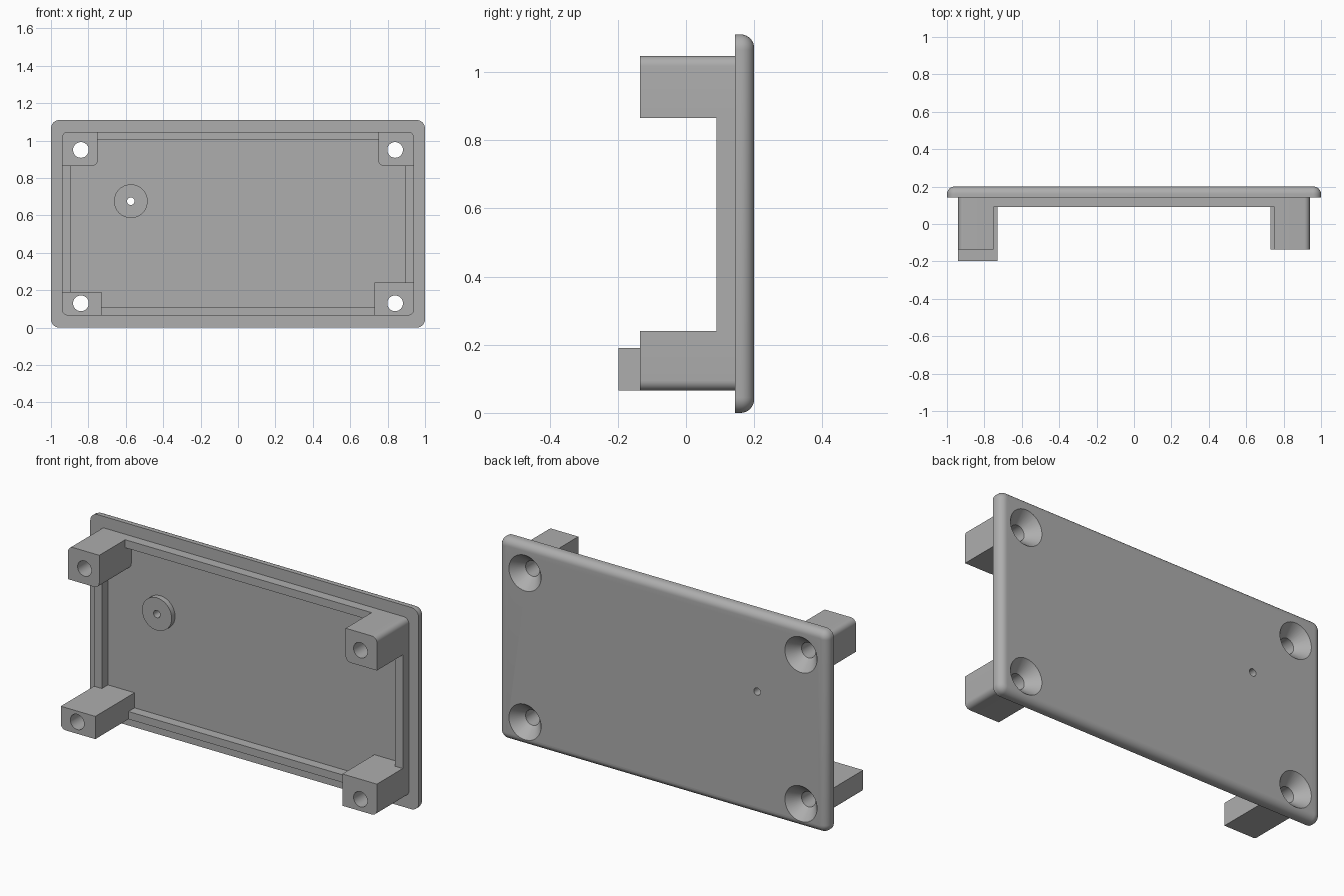
import bpy, bmesh, math
from mathutils import Matrix

cube = bpy.data.objects.get("Cube")
if cube:
    bpy.data.objects.remove(cube, do_unlink=True)

grey = bpy.data.materials.new("Plain grey")
grey.use_nodes = True
COLOUR = (0.42, 0.42, 0.42, 1)
grey.diffuse_color = COLOUR
grey.node_tree.nodes["Principled BSDF"].inputs["Base Color"].default_value = COLOUR

BACK, FLOOR, RIM, POST, LONG_POST = 0.2, 0.143, 0.09, -0.135, -0.198


def outline(x0, x1, z0, z1, radii, steps=8):
    """Rectangle in XZ; radii run top right, top left, bottom left, bottom right."""
    corners = [(x1, z1), (x0, z1), (x0, z0), (x1, z0)]
    points = []
    for i, ((x, z), r) in enumerate(zip(corners, radii)):
        if r == 0:
            points.append((x, z))
            continue
        cx = x - r if x == x1 else x + r
        cz = z - r if z == z1 else z + r
        for k in range(steps + 1):
            a = math.pi / 2 * (i + k / steps)
            points.append((cx + r * math.cos(a), cz + r * math.sin(a)))
    return points


def loft(name, layers):
    """Join equal-length XZ outlines, each given with its y, into a closed solid."""
    bm = bmesh.new()
    rings = [[bm.verts.new((x, y, z)) for x, z in pts] for y, pts in layers]
    n = len(rings[0])
    for a, b in zip(rings, rings[1:]):
        for i in range(n):
            j = (i + 1) % n
            bm.faces.new((a[i], a[j], b[j], b[i]))
    bm.faces.new(rings[0])
    bm.faces.new(rings[-1])
    bmesh.ops.recalc_face_normals(bm, faces=bm.faces)
    mesh = bpy.data.meshes.new(name)
    bm.to_mesh(mesh)
    bm.free()
    mesh.materials.append(grey)
    obj = bpy.data.objects.new(name, mesh)
    bpy.context.collection.objects.link(obj)
    return obj


def block(name, x0, x1, z0, z1, y0, y1, radii=(0, 0, 0, 0)):
    pts = outline(x0, x1, z0, z1, radii)
    return loft(name, [(y0, pts), (y1, pts)])


def turned(name, x, z, profile, sides=40):
    """Round solid along y from (y, radius) pairs."""
    def ring(r):
        return [(x + r * math.cos(2 * math.pi * k / sides),
                 z + r * math.sin(2 * math.pi * k / sides)) for k in range(sides)]
    return loft(name, [(y, ring(r)) for y, r in profile])


def cut(target, cutters):
    bpy.context.view_layer.objects.active = target
    for c in cutters:
        c.hide_render = True
        mod = target.modifiers.new("hole", 'BOOLEAN')
        mod.operation, mod.solver, mod.object = 'DIFFERENCE', 'EXACT', c
        bpy.ops.object.modifier_apply(modifier=mod.name)


# Cover plate with rounded corners and a rounded back edge
R, CORNER = 0.04, 0.045
layers = []
for y, inset in [(FLOOR, 0)] + [
        (BACK - R + R * math.sin(a), R - R * math.cos(a))
        for a in (math.pi / 2 * k / 8 for k in range(9))]:
    layers.append((y, outline(-1 + inset, 1 - inset, inset, 1.11 - inset,
                              [CORNER - inset] * 4)))
plate = loft("cover_plate", layers)

# Corner posts
F = 0.03
posts = {
    "upper_right_post": block("upper_right_post", -0.94, -0.75, 0.865, 1.047,
                              POST, FLOOR, (0, F, 0, F)),
    "upper_left_post": block("upper_left_post", 0.75, 0.94, 0.865, 1.047,
                             POST, FLOOR, (F, 0, F, 0)),
    "lower_right_post": block("lower_right_post", -0.94, -0.73, 0.065, 0.19,
                              LONG_POST, FLOOR, (0, 0, F, 0)),
    "lower_left_post": block("lower_left_post", 0.73, 0.94, 0.065, 0.24,
                             POST, FLOOR, (0, 0, 0, F)),
}

# Locating rim, running between the posts
rims = [
    block("top_rim", -0.75, 0.75, 1.003, 1.047, RIM, FLOOR),
    block("bottom_rim", -0.73, 0.73, 0.065, 0.107, RIM, FLOOR),
    block("right_rim", -0.94, -0.892, 0.19, 0.865, RIM, FLOOR),
    block("left_rim", 0.892, 0.94, 0.24, 0.865, RIM, FLOOR),
]

# Small round boss
BX, BZ = -0.573, 0.676
boss = turned("round_boss", BX, BZ, [(FLOOR - 0.03, 0.09), (FLOOR, 0.09)])

# Screw holes with countersinks, and the pin hole through the boss
pin = turned("pin_cutter", BX, BZ, [(-0.1, 0.02), (0.3, 0.02)])
cutters = [pin]
for name, post in posts.items():
    x = -0.84 if "right" in name else 0.84
    z = 0.95 if "upper" in name else 0.13
    screw = turned("screw_cutter", x, z, [
        (-0.3, 0.042), (BACK - 0.065, 0.042), (BACK, 0.098), (BACK + 0.05, 0.098)])
    cut(post, [screw])
    cutters.append(screw)
cut(plate, cutters)
cut(boss, [pin])
for c in cutters:
    bpy.data.objects.remove(c, do_unlink=True)

# Smooth the round surfaces, keep the edges crisp
bpy.ops.object.select_all(action='DESELECT')
for obj in [plate, boss, *posts.values(), *rims]:
    obj.select_set(True)
bpy.context.view_layer.objects.active = plate
bpy.ops.object.shade_smooth_by_angle(angle=math.radians(30))
